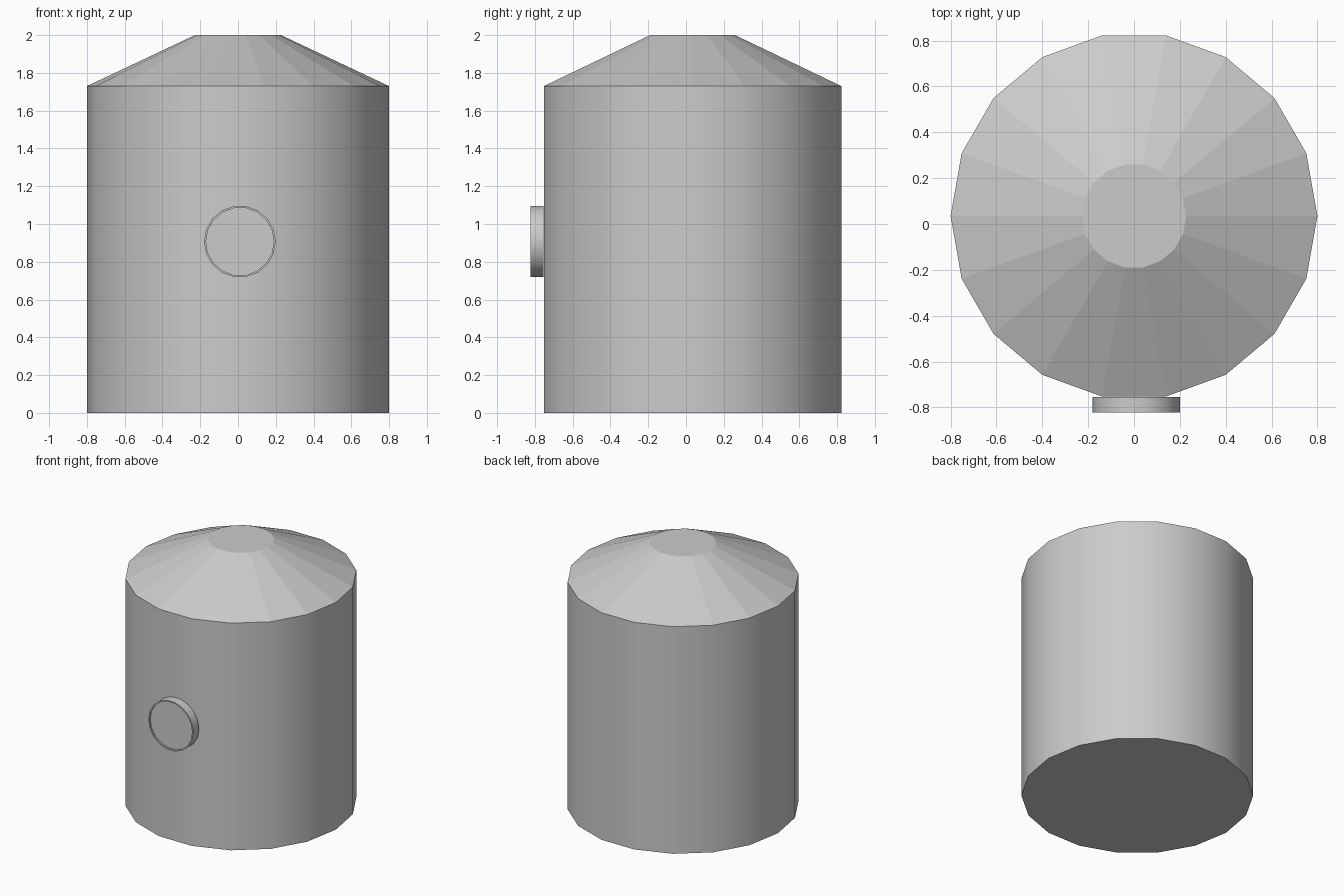
import bpy, bmesh, math
from mathutils import Matrix

if "Cube" in bpy.data.objects:
    bpy.data.objects.remove(bpy.data.objects["Cube"])

SIDES = 18


def lathe(name, profile, matrix, smooth):
    """Capped surface of revolution from (radius, height) points."""
    bm = bmesh.new()
    rings = []
    for r, h in profile:
        rings.append([bm.verts.new((r * math.cos(i * math.tau / SIDES),
                                    r * math.sin(i * math.tau / SIDES), h))
                      for i in range(SIDES)])
    for low, high in zip(rings, rings[1:]):
        for i in range(SIDES):
            j = (i + 1) % SIDES
            bm.faces.new((low[i], low[j], high[j], high[i]))
    bm.faces.new(rings[0][::-1])
    bm.faces.new(rings[-1])
    mesh = bpy.data.meshes.new(name)
    bm.to_mesh(mesh)
    bm.free()
    obj = bpy.data.objects.new(name, mesh)
    obj.matrix_world = matrix
    bpy.context.collection.objects.link(obj)
    if smooth:
        bpy.ops.object.select_all(action='DESELECT')
        obj.select_set(True)
        bpy.context.view_layer.objects.active = obj
        bpy.ops.object.shade_smooth_by_angle(angle=math.radians(30))
    return obj


# Tank: smooth round wall up to a faceted conical roof with a flat top
tank = lathe("tank", [(0.8, 0), (0.8, 1.73), (0.228, 2.0)],
             Matrix.Translation((0, 0.035, 0)), True)
for face in tank.data.polygons:
    if face.normal.z > 0.1:
        face.use_smooth = False

# Round hatch on the front, with a thin rim around a shallow recess
lathe("hatch", [(0.19, 0), (0.19, 0.068), (0.18, 0.068), (0.18, 0.058)],
      Matrix.Translation((0.01, -0.755, 0.907)) @ Matrix.Rotation(math.pi / 2, 4, 'X'), True)
